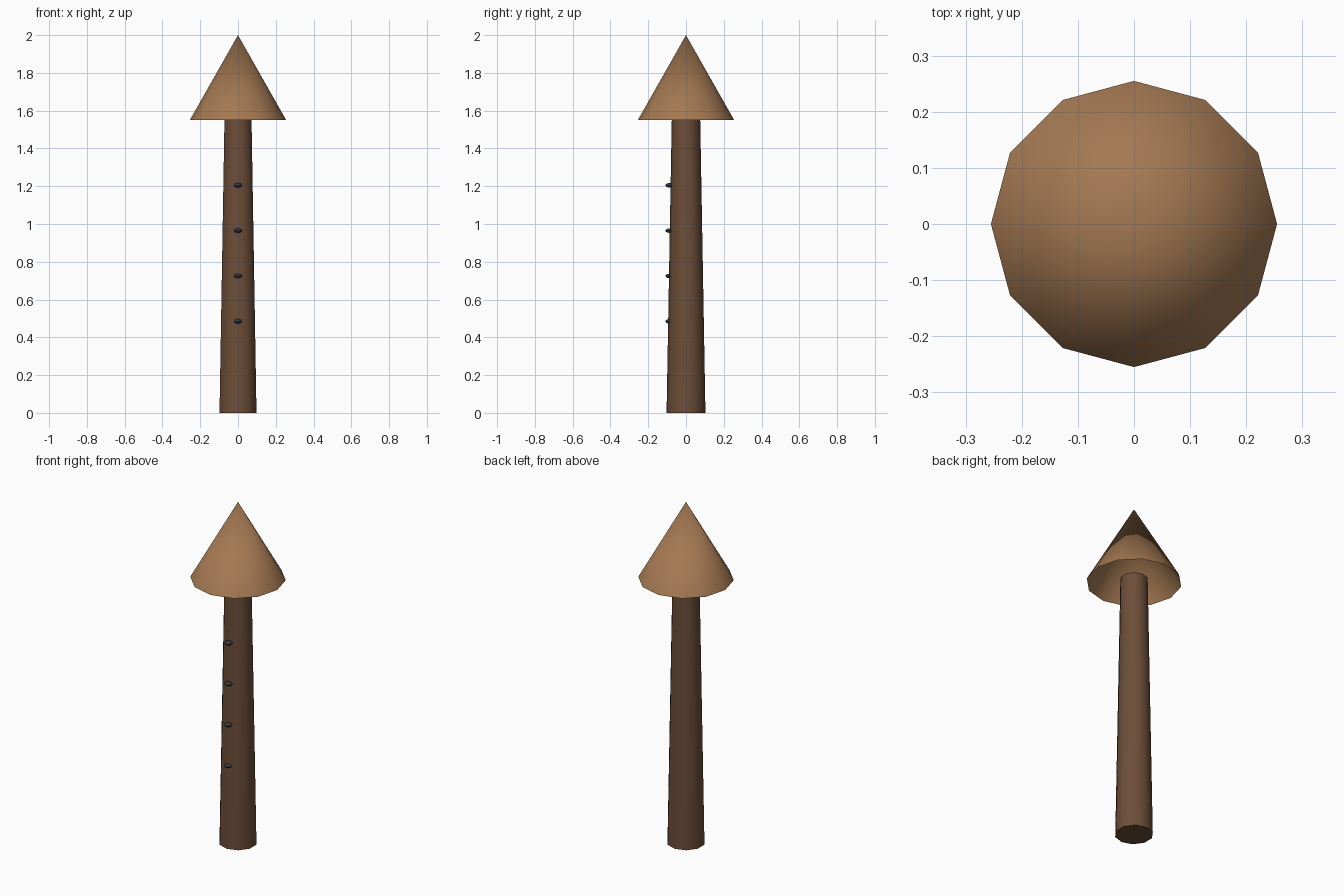
import bpy, math

if "Cube" in bpy.data.objects:
    bpy.data.objects.remove(bpy.data.objects["Cube"])


def material(name, color):
    m = bpy.data.materials.new(name)
    m.diffuse_color = (*color, 1)
    m.use_nodes = True
    m.node_tree.nodes["Principled BSDF"].inputs["Base Color"].default_value = m.diffuse_color
    return m


def finish(name, mat):
    o = bpy.context.object
    o.name = name
    o.data.materials.append(mat)
    bpy.ops.object.transform_apply(location=False, rotation=True, scale=True)
    bpy.ops.object.shade_smooth_by_angle(angle=math.radians(40))
    return o


wood = material("dark_wood", (0.15, 0.075, 0.04))
roof = material("tan_roof", (0.37, 0.19, 0.085))
iron = material("dark_iron", (0.035, 0.045, 0.06))

# Tapered ten-sided post
POST_H = 1.57
bpy.ops.mesh.primitive_cone_add(vertices=10, radius1=0.103, radius2=0.075,
                                depth=POST_H, location=(0, 0, POST_H / 2))
finish("post", wood)

# Open-bottomed twelve-sided conical cap
bpy.ops.mesh.primitive_cone_add(vertices=12, radius1=0.255, radius2=0, depth=0.45,
                                end_fill_type='NOTHING', location=(0, 0, 1.775))
finish("cone_cap", roof)

# Flattened studs up the front of the post
for i in range(4):
    bpy.ops.mesh.primitive_uv_sphere_add(segments=10, ring_count=6, radius=0.022,
                                         location=(0, -0.087, 0.485 + 0.24 * i))
    bpy.context.object.scale = (1, 1, 0.55)
    finish(f"stud_{i + 1}", iron)
